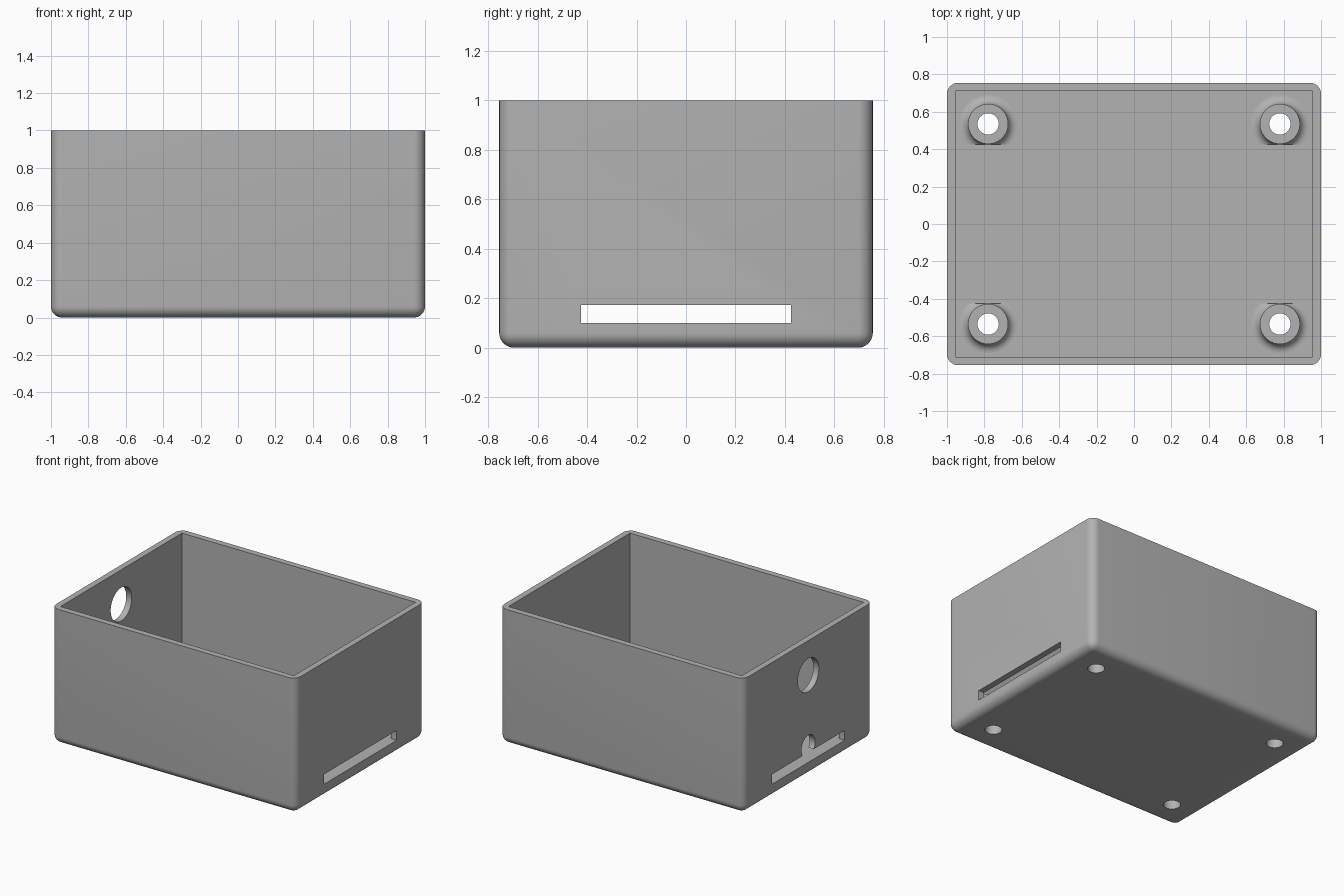
import bpy, bmesh, math
from mathutils import Matrix

if "Cube" in bpy.data.objects:
    bpy.data.objects.remove(bpy.data.objects["Cube"])

HX, HY, H = 1.0, 0.755, 1.0       # outer half sizes and height
IX, IY, FLOOR = 0.955, 0.71, 0.1  # inner half sizes and floor level
PX, PY = 0.78, 0.535              # standoff positions
HOLE, POST, TOP, FIL = 0.057, 0.107, 0.22, 0.048

grey = bpy.data.materials.new("plain_grey")
grey.diffuse_color = (0.45, 0.45, 0.45, 1)
grey.use_nodes = True
grey.node_tree.nodes["Principled BSDF"].inputs["Base Color"].default_value = grey.diffuse_color


def make(name, bm):
    bmesh.ops.recalc_face_normals(bm, faces=bm.faces)
    me = bpy.data.meshes.new(name)
    bm.to_mesh(me)
    bm.free()
    me.materials.append(grey)
    ob = bpy.data.objects.new(name, me)
    bpy.context.collection.objects.link(ob)
    return ob


def box(name, x0, x1, y0, y1, z0, z1, bevel=0):
    bm = bmesh.new()
    bmesh.ops.create_cube(bm, size=1)
    for v in bm.verts:
        v.co.x = x1 if v.co.x > 0 else x0
        v.co.y = y1 if v.co.y > 0 else y0
        v.co.z = z1 if v.co.z > 0 else z0
    if bevel:  # round every edge except the top rim
        edges = [e for e in bm.edges if min(v.co.z for v in e.verts) < z1 - 1e-4]
        bmesh.ops.bevel(bm, geom=edges, offset=bevel, segments=8,
                        profile=0.5, affect='EDGES')
    return make(name, bm)


def cylinder(name, r, depth, loc, axis='Z'):
    bm = bmesh.new()
    rot = Matrix.Rotation(math.pi / 2, 4, 'Y') if axis == 'X' else Matrix()
    bmesh.ops.create_cone(bm, cap_ends=True, segments=64, radius1=r, radius2=r,
                          depth=depth, matrix=Matrix.Translation(loc) @ rot)
    return make(name, bm)


def lathe(name, profile, loc, n=64):
    # closed (radius, z) profile turned about a vertical axis
    bm = bmesh.new()
    rings = [[bm.verts.new((loc[0] + r * math.cos(2 * math.pi * i / n),
                            loc[1] + r * math.sin(2 * math.pi * i / n), z))
              for r, z in profile] for i in range(n)]
    m = len(profile)
    for i in range(n):
        a, b = rings[i], rings[(i + 1) % n]
        for j in range(m):
            k = (j + 1) % m
            bm.faces.new((a[j], b[j], b[k], a[k]))
    return make(name, bm)


def cut(ob, cutter):
    mod = ob.modifiers.new("cut", 'BOOLEAN')
    mod.operation, mod.solver, mod.object = 'DIFFERENCE', 'EXACT', cutter
    bpy.context.view_layer.objects.active = ob
    bpy.ops.object.modifier_apply(modifier=mod.name)


def smooth(ob):
    bpy.ops.object.select_all(action='DESELECT')
    ob.select_set(True)
    bpy.context.view_layer.objects.active = ob
    bpy.ops.object.shade_smooth_by_angle(angle=math.radians(30))


# open case with rounded outside edges
case = box("case", -HX, HX, -HY, HY, 0, H, bevel=0.06)
slot = box("slot_cutter", -1.2, 1.2, -0.425, 0.425, FLOOR, 0.173)
cutters = [
    box("cavity_cutter", -IX, IX, -IY, IY, FLOOR, 1.2),
    slot,
    cylinder("cable_hole_cutter", 0.123, 0.2, (-HX, 0, 0.745), 'X'),
    cylinder("small_hole_cutter", 0.08, 0.2, (-HX, 0, 0.22), 'X'),
]
corners = [(sx * PX, sy * PY) for sx in (-1, 1) for sy in (-1, 1)]
for x, y in corners:
    cutters.append(cylinder("screw_hole_cutter", HOLE, 0.4, (x, y, 0.05)))
for c in cutters:
    cut(case, c)
smooth(case)

# hollow standoffs with a flared foot, trimmed by the slot
flare = [(POST + FIL - FIL * math.sin(t), FLOOR + FIL - FIL * math.cos(t))
         for t in (math.pi / 2 * i / 8 for i in range(9))]
profile = [(HOLE, FLOOR - 0.005), (POST + FIL, FLOOR - 0.005)] + flare + \
          [(POST, TOP), (HOLE, TOP)]
for x, y in corners:
    post = lathe("standoff", profile, (x, y))
    cut(post, slot)
    smooth(post)

for c in cutters:
    bpy.data.objects.remove(c)
